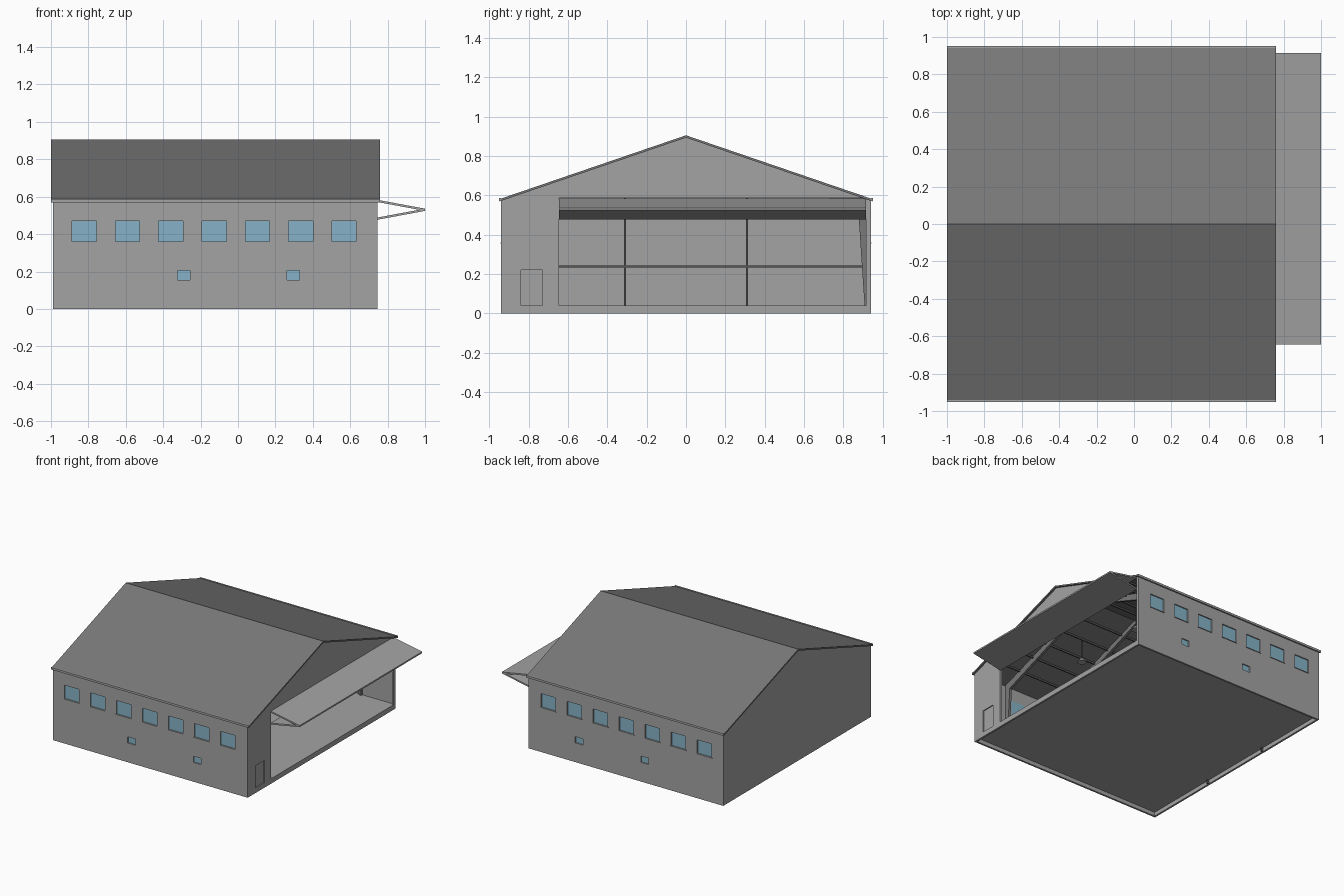
import bpy, bmesh, math
from mathutils import Matrix, Vector

if "Cube" in bpy.data.objects:
    bpy.data.objects.remove(bpy.data.objects["Cube"])


def material(name, rgb):
    m = bpy.data.materials.new(name)
    m.diffuse_color = (*rgb, 1)
    m.use_nodes = True
    m.node_tree.nodes["Principled BSDF"].inputs["Base Color"].default_value = m.diffuse_color
    return m


LIGHT = material("light grey", (0.37, 0.37, 0.37))
ROOF = material("dark grey", (0.19, 0.19, 0.19))
GLASS = material("window blue", (0.24, 0.45, 0.57))
STEEL = material("steel grey", (0.10, 0.10, 0.10))


def finish(bm, name, mat):
    bmesh.ops.recalc_face_normals(bm, faces=bm.faces)
    me = bpy.data.meshes.new(name)
    bm.to_mesh(me)
    bm.free()
    me.materials.append(mat)
    ob = bpy.data.objects.new(name, me)
    bpy.context.collection.objects.link(ob)
    return ob


def boxes(name, mat, spans):
    """Boxes given as (x0, x1, y0, y1, z0, z1), joined in one object."""
    bm = bmesh.new()
    for x0, x1, y0, y1, z0, z1 in spans:
        size = Matrix.Diagonal((x1 - x0, y1 - y0, z1 - z0, 1))
        place = Matrix.Translation(((x0 + x1) / 2, (y0 + y1) / 2, (z0 + z1) / 2))
        bmesh.ops.create_cube(bm, size=1, matrix=place @ size)
    return finish(bm, name, mat)


def prism(name, mat, points, start, end, axis="x"):
    """Extrude a (y, z) profile along x, or an (x, z) profile along y."""
    def at(p, t):
        return (t, *p) if axis == "x" else (p[0], t, p[1])
    bm = bmesh.new()
    face = bm.faces.new([bm.verts.new(at(p, start)) for p in points])
    ext = bmesh.ops.extrude_face_region(bm, geom=[face])
    verts = [g for g in ext["geom"] if isinstance(g, bmesh.types.BMVert)]
    shift = Vector(at((0, 0), end - start))
    bmesh.ops.translate(bm, verts=verts, vec=shift)
    return finish(bm, name, mat)


def cut(ob, spans):
    """Cut box-shaped openings."""
    cutter = boxes("opening_cutter", ob.data.materials[0], spans)
    cutter.hide_render = True
    mod = ob.modifiers.new("openings", "BOOLEAN")
    mod.operation, mod.object, mod.solver = "DIFFERENCE", cutter, "EXACT"
    dg = bpy.context.evaluated_depsgraph_get()
    ob.data = bpy.data.meshes.new_from_object(ob.evaluated_get(dg))
    ob.modifiers.clear()
    bpy.data.objects.remove(cutter)


X0, X1, Y = -0.99, 0.745, 0.94
T = 0.015               # wall thickness
RIDGE, SLOPE = 0.905, 0.342


def under_roof(y):
    return RIDGE - 0.012 - SLOPE * abs(y)


# Gable end walls; the right one has the big opening and a recessed small door
eave = under_roof(Y)
gable = [(-Y, 0), (Y, 0), (Y, eave), (0, under_roof(0)), (-Y, eave)]
prism("left_wall", LIGHT, gable, X0, X0 + T)
right = prism("right_wall", LIGHT, gable, X1 - T, X1)
cut(right, [(X1 - 0.1, X1 + 0.1, -0.645, 0.915, 0.04, 0.585),
            (X1 - 0.008, X1 + 0.1, -0.84, -0.73, 0.04, 0.22)])

# Long walls with seven high windows and two low ones
windows = [(-0.822 + 0.2315 * i, 0.065, 0.36, 0.47) for i in range(7)]
windows += [(x, 0.034, 0.155, 0.205) for x in (-0.29, 0.295)]
for s, side in ((-1, "front"), (1, "back")):
    def span(a, b):
        return tuple(sorted((s * a, s * b)))
    wall = boxes(side + "_wall", LIGHT,
                 [(X0 + T, X1 - T, *span(Y - T, Y), 0, eave)])
    cut(wall, [(x - w, x + w, *span(Y - 0.1, Y + 0.1), a, b)
               for x, w, a, b in windows])
    boxes(side + "_window_glass", GLASS,
          [(x - w, x + w, *span(Y - T, Y - 0.009), a, b)
           for x, w, a, b in windows])
    boxes(side + "_window_sills", LIGHT,
          [(x - w - 0.005, x + w + 0.005, *span(Y - 0.005, Y + 0.004), a - 0.005, a)
           for x, w, a, b in windows[:7]])
    boxes(side + "_eave_trim", LIGHT,
          [(-1.0, 0.76, *span(Y, Y + 0.011), 0.57, 0.587)])

# Floor, raised above the bottom edge of the walls
boxes("floor", LIGHT, [(X0 + T, X1 - T, -Y + T, Y - T, 0.032, 0.04)])

# Roof
E = 0.947
prism("roof", ROOF,
      [(-E, RIDGE - SLOPE * E), (0, RIDGE), (E, RIDGE - SLOPE * E),
       (E, under_roof(E)), (0, under_roof(0)), (-E, under_roof(E))], -1.0, 0.76)

# Folded door: two panels meeting at the outer edge
for name, z in (("upper_door_panel", 0.578), ("lower_door_panel", 0.482)):
    prism(name, LIGHT, [(0.742, z - 0.006), (1.0, 0.524), (1.0, 0.536),
                        (0.742, z + 0.006)], -0.645, 0.915, "y")

# Portal frames: tapered columns and rafters
for i, x in enumerate((0.45, -0.015, -0.475)):
    for s in (-1, 1):
        inner = Y - T
        top = under_roof(inner)
        prism(f"frame_column_{i}", ROOF,
              [(s * inner, 0.04), (s * 0.908, 0.04), (s * 0.875, top - 0.04),
               (s * inner, top)], x - 0.01, x + 0.01)
        prism(f"frame_rafter_{i}", ROOF,
              [(s * inner, top), (s * 0.875, top - 0.045),
               (0, under_roof(0) - 0.035), (0, under_roof(0))],
              x - 0.01, x + 0.01)

# Roof purlins along the building
boxes("purlins", STEEL,
      [(X0 + T, X1 - T, s * y - 0.005, s * y + 0.005,
        under_roof(y) - 0.014, under_roof(y))
       for s in (-1, 1) for y in (0.15, 0.31, 0.46, 0.61, 0.76)])

# Posts and rail on the inside of the left wall
a = X0 + T
boxes("left_wall_posts", STEEL,
      [(a, a + 0.015, y - 0.005, y + 0.005, 0, under_roof(y)) for y in (-0.31, 0.31)])
boxes("left_wall_rail", STEEL, [(a, a + 0.012, -Y + T, Y - T, 0.234, 0.244)])

# Hanging lamps
for x in (0.24, -0.48):
    for y in (-0.31, 0.31):
        boxes("lamp_cable", STEEL,
              [(x - 0.003, x + 0.003, y - 0.003, y + 0.003, 0.61, under_roof(y))])
        bm = bmesh.new()
        bmesh.ops.create_cone(bm, cap_ends=True, segments=16, radius1=0.035,
                              radius2=0.012, depth=0.03,
                              matrix=Matrix.Translation((x, y, 0.6)))
        finish(bm, "lamp_shade", LIGHT)
